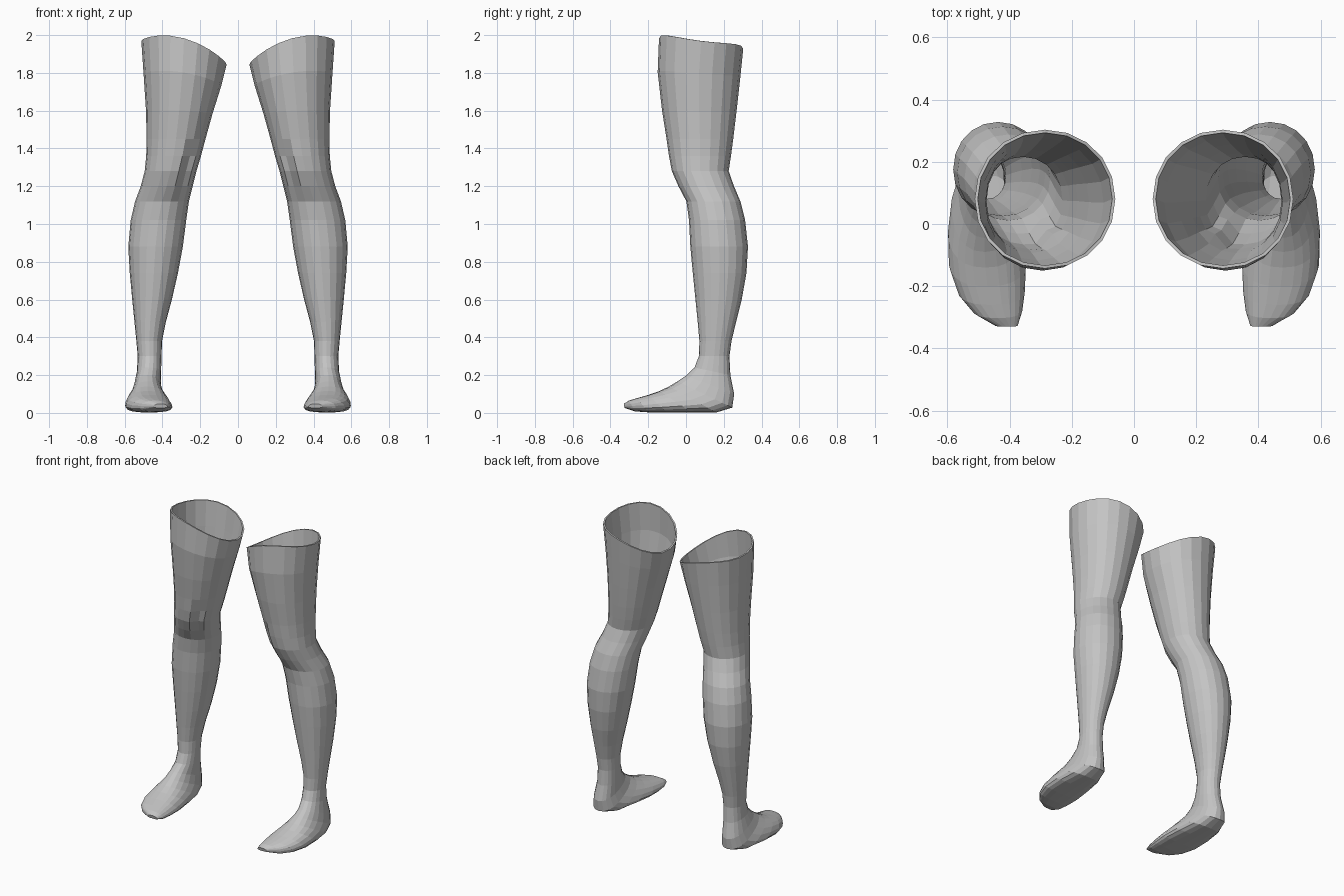
import bpy, bmesh, math

SIDES = 20

grey = bpy.data.materials.new("plain grey")
grey.diffuse_color = (0.55, 0.55, 0.55, 1)

# Leg rings: height, front y, back y, inner x, outer x
LEG = [
    (1.98, -0.143, 0.303, 0.060, 0.512),
    (1.80, -0.150, 0.287, 0.088, 0.500),
    (1.60, -0.127, 0.267, 0.135, 0.487),
    (1.45, -0.103, 0.250, 0.172, 0.484),
    (1.36, -0.090, 0.238, 0.196, 0.486),
    (1.28, -0.075, 0.226, 0.220, 0.494),
    (1.20, -0.040, 0.254, 0.240, 0.515),
    (1.12, 0.002, 0.288, 0.260, 0.545),
    (1.02, 0.016, 0.313, 0.274, 0.568),
    (0.88, 0.023, 0.328, 0.292, 0.581),
    (0.74, 0.036, 0.320, 0.318, 0.573),
    (0.60, 0.050, 0.295, 0.350, 0.560),
    (0.48, 0.062, 0.265, 0.382, 0.548),
    (0.38, 0.071, 0.241, 0.402, 0.538),
    (0.30, 0.068, 0.230, 0.405, 0.531),
]

# Foot rings tilt forward: top y, top z, bottom y, bottom z, inner x, outer x
FOOT = [
    (0.045, 0.240, 0.235, 0.200, 0.407, 0.535),
    (0.000, 0.197, 0.255, 0.100, 0.408, 0.550),
    (-0.045, 0.167, 0.245, 0.028, 0.395, 0.565),
    (-0.090, 0.140, 0.160, 0.002, 0.375, 0.585),
    (-0.140, 0.116, 0.030, 0.002, 0.360, 0.595),
    (-0.200, 0.095, -0.100, 0.002, 0.352, 0.590),
    (-0.260, 0.078, -0.200, 0.003, 0.355, 0.562),
    (-0.302, 0.065, -0.270, 0.008, 0.362, 0.515),
    (-0.330, 0.048, -0.325, 0.026, 0.375, 0.445),
]


def spow(v, p):
    return math.copysign(abs(v) ** p, v)


def ring(row, square, egg):
    """Closed section between a front/top point and a back/bottom point."""
    y0, z0, y1, z1, xi, xo = row
    pts = []
    for i in range(SIDES):
        a = 2 * math.pi * i / SIDES
        u, v = spow(math.cos(a), square), spow(math.sin(a), square)
        x = (xi + xo) / 2 + v * (1 - egg * u) * (xo - xi) / 2
        pts.append([x, (y0 + y1) / 2 + u * (y0 - y1) / 2,
                    (z0 + z1) / 2 + u * (z0 - z1) / 2])
    return pts


def sections():
    out = []
    for z, yf, yb, xi, xo in LEG:
        pts = ring((yf, z, yb, z, xi, xo), 0.97, 0)
        # slanted rim, fading out down the thigh
        fade = max(0, min(1, (z - 1.45) / 0.53)) ** 1.3
        for p in pts:
            rim = 1.975 - 0.95 * (p[0] - 0.43) ** 2 - 0.125 * (p[1] - 0.08)
            p[2] += fade * (rim - 1.98)
        # crease beside the kneecap
        if 1.15 < z < 1.37:
            pts[-2][1] += 0.02
            pts[-1][1] -= 0.004
        out.append(pts)
    for n, row in enumerate(FOOT):
        out.append(ring(row, 0.92 - 0.03 * min(n, 5), 0.04 * min(n, 5)))
    return out


def make_leg(name, side):
    bm = bmesh.new()
    rings = [[bm.verts.new((side * x, y, z)) for x, y, z in s] for s in sections()]
    for a, b in zip(rings, rings[1:]):
        for i in range(SIDES):
            j = (i + 1) % SIDES
            quad = (a[i], a[j], b[j], b[i])
            bm.faces.new(quad if side < 0 else quad[::-1])
    # toe cap
    bm.faces.new(rings[-1] if side < 0 else rings[-1][::-1])
    # make the shell face outwards (outermost face at the calf decides)
    bm.normal_update()
    test = max(bm.faces, key=lambda f: abs(f.calc_center_median().x))
    if test.normal.x * side < 0:
        bmesh.ops.reverse_faces(bm, faces=bm.faces[:])
    mesh = bpy.data.meshes.new(name)
    bm.to_mesh(mesh)
    bm.free()
    mesh.materials.append(grey)
    obj = bpy.data.objects.new(name, mesh)
    bpy.context.collection.objects.link(obj)
    # thin hollow wall, open at the thigh
    wall = obj.modifiers.new("wall", 'SOLIDIFY')
    wall.thickness = 0.01
    wall.offset = -1


make_leg("right_leg", 1)
make_leg("left_leg", -1)
